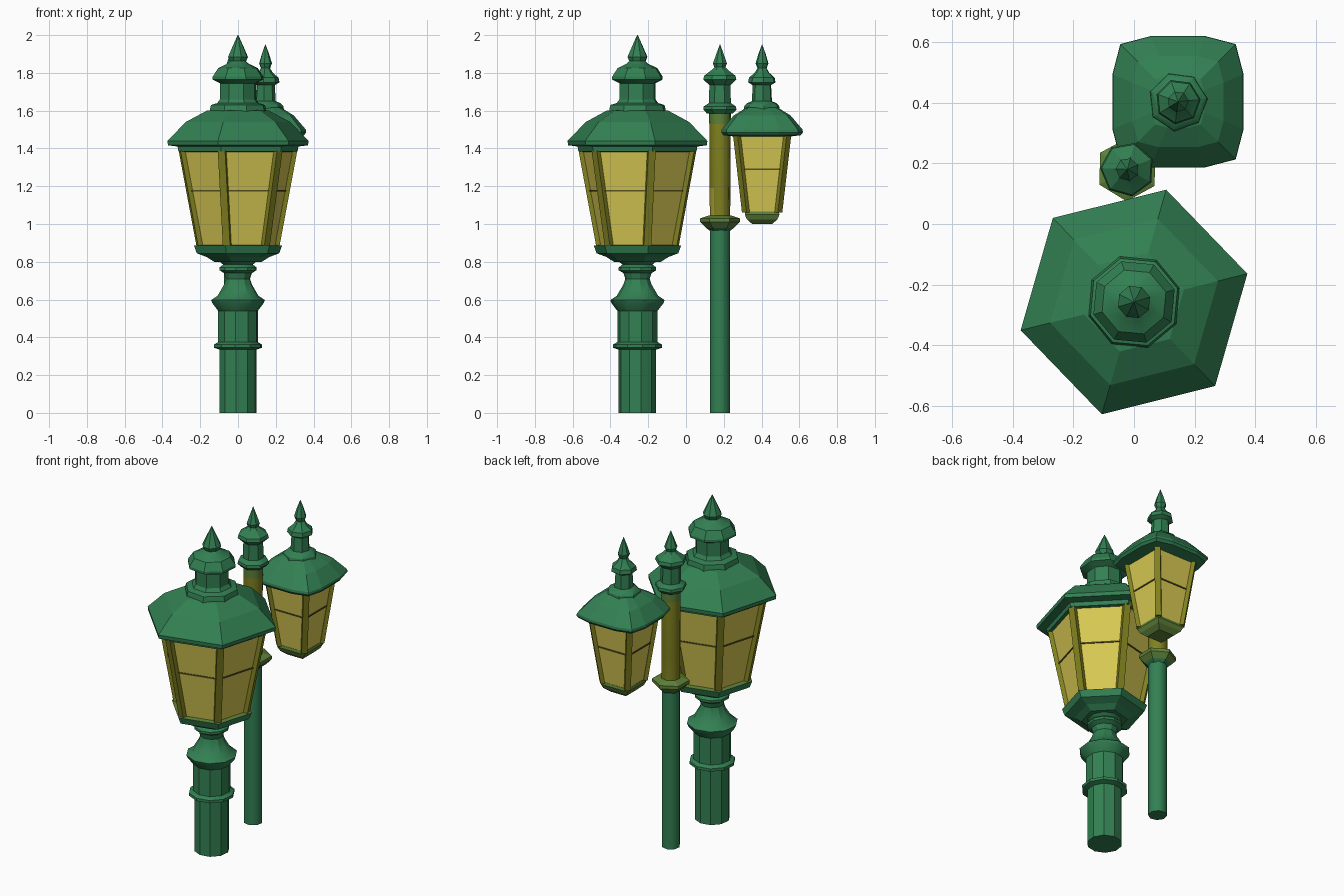
import bpy, bmesh, math
from mathutils import Vector

if "Cube" in bpy.data.objects:
    bpy.data.objects.remove(bpy.data.objects["Cube"])


def material(name, col):
    m = bpy.data.materials.new(name)
    m.diffuse_color = (*col, 1)
    m.use_nodes = True
    m.node_tree.nodes["Principled BSDF"].inputs["Base Color"].default_value = m.diffuse_color
    return m


GREEN = material("lamp green", (0.032, 0.215, 0.085))
MOSS = material("moss green", (0.11, 0.22, 0.04))
OLIVE = material("olive frame", (0.22, 0.22, 0.014))
AMBER = material("amber glass edge", (0.40, 0.33, 0.045))
YELLOW = material("yellow glass", (0.68, 0.58, 0.085))
DARK = material("dark bar", (0.09, 0.08, 0.015))


def finish(name, bm, mats, loc, smooth=None):
    bmesh.ops.recalc_face_normals(bm, faces=bm.faces)
    me = bpy.data.meshes.new(name)
    bm.to_mesh(me)
    bm.free()
    for m in mats:
        me.materials.append(m)
    ob = bpy.data.objects.new(name, me)
    ob.location = (*loc, 0)
    bpy.context.collection.objects.link(ob)
    if smooth:
        bpy.ops.object.select_all(action='DESELECT')
        ob.select_set(True)
        bpy.context.view_layer.objects.active = ob
        bpy.ops.object.shade_smooth_by_angle(angle=math.radians(smooth))
    return ob


def round_section(n, rot=0):
    return [(math.cos(rot + i * math.tau / n), math.sin(rot + i * math.tau / n)) for i in range(n)]


# square plan with bowed sides, half width 1
BOWED = [p for a in range(4) for p in
         [(lambda x, y, c, s: (x * c - y * s, x * s + y * c))(x, y, *[(1, 0), (0, 1), (-1, 0), (0, -1)][a])
          for x, y in ((1, -0.42), (1, 0.42), (0.88, 0.88))]]


def stack(name, profile, section, loc, mats=(GREEN,), rule=None, smooth=None):
    """Sweep a (radius, height) profile around a plan section, with end caps."""
    bm = bmesh.new()
    rings = [[bm.verts.new((r * x, r * y, z)) for x, y in section] for r, z in profile]
    n = len(section)
    for a, b in zip(rings, rings[1:]):
        for i in range(n):
            bm.faces.new((a[i], a[(i + 1) % n], b[(i + 1) % n], b[i]))
    bm.faces.new(rings[0])
    bm.faces.new(rings[-1])
    bmesh.ops.recalc_face_normals(bm, faces=bm.faces)
    if rule:
        for f in bm.faces:
            f.material_index = rule(f)
    return finish(name, bm, mats, loc, smooth)


def prism(bm, p, q, side, out, w, d):
    ends = [[bm.verts.new(c + side * sx * w / 2 + out * sy * d / 2)
             for sx, sy in ((-1, -1), (1, -1), (1, 1), (-1, 1))] for c in (p, q)]
    for i in range(4):
        bm.faces.new((ends[0][i], ends[0][(i + 1) % 4], ends[1][(i + 1) % 4], ends[1][i]))
    bm.faces.new(ends[0])
    bm.faces.new(ends[1])


def lantern(name, loc, n, rot, r0, z0, r1, z1, bar, edge, zbar):
    """Tapered glass with inset bright panes, corner bars and thin cross bars."""
    sec = round_section(n, rot)
    bm = bmesh.new()
    lo = [bm.verts.new((r0 * x, r0 * y, z0)) for x, y in sec]
    hi = [bm.verts.new((r1 * x, r1 * y, z1)) for x, y in sec]
    panes = [bm.faces.new((lo[i], lo[(i + 1) % n], hi[(i + 1) % n], hi[i])) for i in range(n)]
    bmesh.ops.inset_individual(bm, faces=panes, thickness=edge)
    for f in bm.faces:
        f.material_index = 0
    for f in panes:
        f.material_index = 1
    finish(name + "_glass", bm, (AMBER, YELLOW), loc)

    bars, cross = bmesh.new(), bmesh.new()
    t = (zbar - z0) / (z1 - z0)
    rb = r0 + (r1 - r0) * t
    for i, (x, y) in enumerate(sec):
        out, side = Vector((x, y, 0)), Vector((-y, x, 0))
        prism(bars, out * r0 + Vector((0, 0, z0)), out * r1 + Vector((0, 0, z1)), side, out, bar, bar * 0.7)
        x2, y2 = sec[(i + 1) % n]
        p, q = Vector((x * rb, y * rb, zbar)), Vector((x2 * rb, y2 * rb, zbar))
        prism(cross, p, q, Vector((0, 0, 1)), (p + q - Vector((0, 0, 2 * zbar))).normalized(), 0.008, 0.009)
    finish(name + "_corner_bars", bars, (OLIVE,), loc)
    finish(name + "_cross_bars", cross, (DARK,), loc)


def top_faces(z):
    return lambda f: 1 if f.normal.z > 0.5 and f.calc_center_median().z > z else 0


# large lamp
A = (0, -0.257)
HEX = math.radians(14)
stack("large_post", [(.1, 0), (.1, .335), (.13, .345), (.13, .362), (.107, .375), (.107, .54), (.138, .58),
                     (.145, .597), (.11, .62), (.075, .68), (.065, .71), (.075, .74), (.10, .755), (.10, .77),
                     (.08, .785), (.11, .81), (.15, .84)], round_section(10, .2), A, smooth=30)
stack("large_tray", [(.13, .80), (.17, .825), (.225, .845), (.24, .885), (.19, .892)],
      round_section(6, HEX), A, (GREEN, MOSS), top_faces(.88))
lantern("large_lantern", A, 6, HEX, .208, .885, .305, 1.39, .04, .027, 1.175)
stack("large_roof", [(.29, 1.38), (.325, 1.385), (.33, 1.41), (.382, 1.417), (.385, 1.44), (.285, 1.54),
                     (.17, 1.60), (.12, 1.605)], round_section(6, HEX), A)
stack("large_finial", [(.16, 1.58), (.155, 1.61), (.15, 1.63), (.115, 1.64), (.10, 1.66), (.10, 1.745),
                       (.14, 1.765), (.14, 1.78), (.11, 1.825), (.06, 1.848), (.045, 1.862), (.055, 1.885),
                       (.03, 1.94), (.002, 2.0)], round_section(8, .3), A, smooth=30)

# slim post
B = (-0.022, 0.18)
stack("slim_post", [(.054, 0), (.054, .975), (.07, .985)], round_section(8, .2), B, smooth=50)
stack("slim_collar", [(.055, .965), (.075, .98), (.105, 1.01), (.105, 1.03), (.06, 1.045)],
      round_section(6, .5), B, (GREEN, MOSS), lambda f: 1 if f.calc_center_median().z > .99 else 0)
stack("slim_tube", [(.055, 1.04), (.056, 1.19), (.057, 1.2), (.058, 1.53), (.06, 1.6)], round_section(8, .2), B,
      (OLIVE, AMBER, MOSS),
      lambda f: 2 if f.calc_center_median().z > 1.53 else int(f.normal.y < -.3 and f.calc_center_median().z < 1.19),
      smooth=50)
stack("slim_finial", [(.07, 1.585), (.09, 1.605), (.088, 1.622), (.06, 1.64), (.057, 1.735), (.09, 1.765),
                      (.085, 1.785), (.045, 1.815), (.03, 1.83), (.038, 1.85), (.02, 1.9), (.001, 1.95)],
      round_section(7, .4), B, smooth=30)

# small hanging lantern
C = (0.145, 0.403)
Q = math.pi / 4
stack("small_tray", [(.075, 1.0), (.115, 1.025), (.13, 1.05), (.125, 1.066)], round_section(4, Q), C,
      (MOSS,))
lantern("small_lantern", C, 4, Q, .122, 1.06, .19, 1.475, .034, .018, 1.29)
stack("small_roof", [(.14, 1.462), (.205, 1.47), (.216, 1.485), (.214, 1.50), (.15, 1.575), (.085, 1.615),
                     (.05, 1.62)], BOWED, C)
stack("small_finial", [(.10, 1.60), (.095, 1.625), (.08, 1.64), (.055, 1.65), (.05, 1.735), (.075, 1.75),
                       (.07, 1.775), (.04, 1.80), (.025, 1.825), (.035, 1.85), (.02, 1.9), (.001, 1.95)],
      round_section(7, .1), C, smooth=30)
